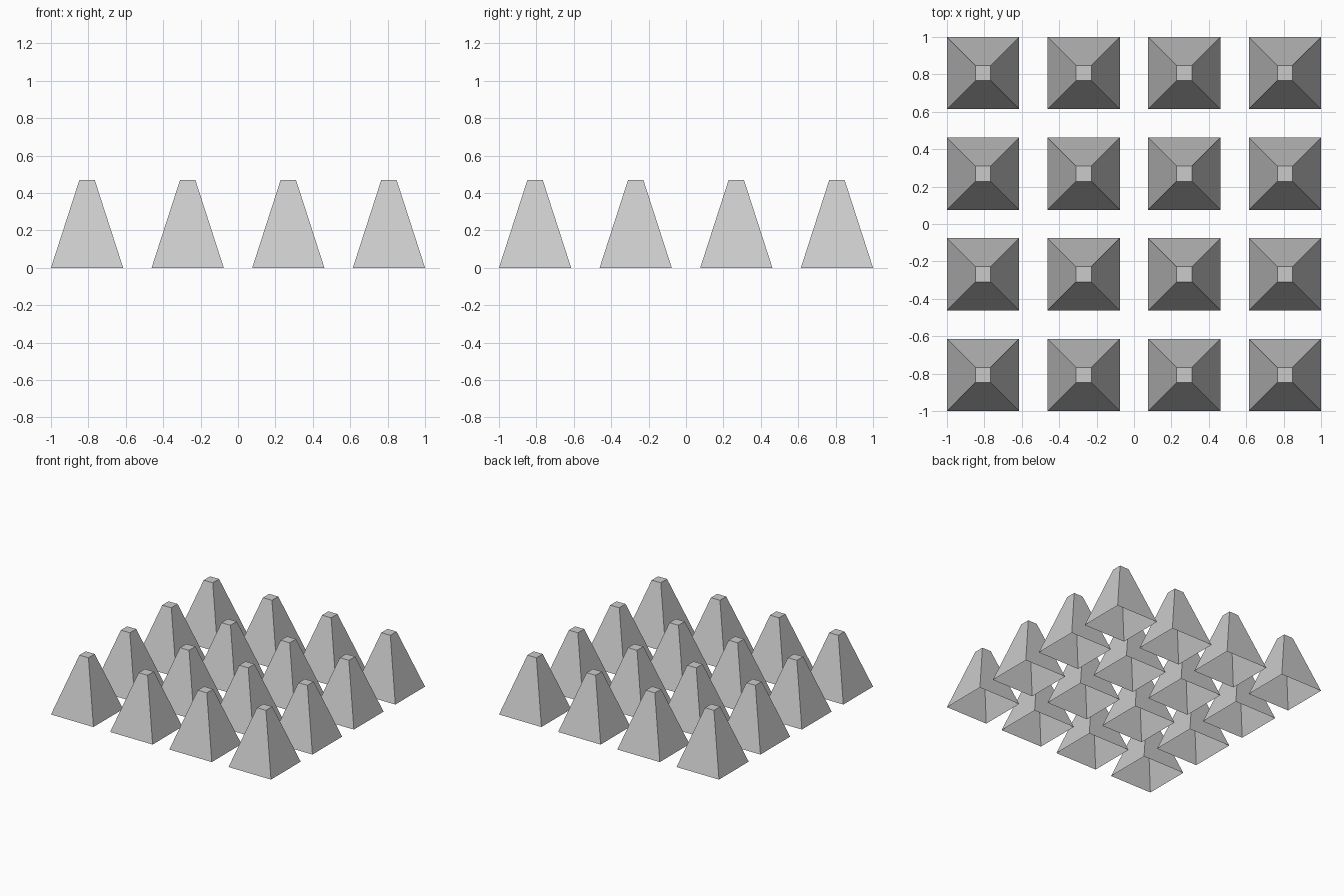
import bpy
import bmesh

cube = bpy.data.objects.get("Cube")
if cube:
    bpy.data.objects.remove(cube, do_unlink=True)

# Plain grey for every spike
grey = bpy.data.materials.new("plain grey")
grey.use_nodes = True
colour = (0.6, 0.6, 0.6, 1)
grey.diffuse_color = colour
grey.node_tree.nodes["Principled BSDF"].inputs["Base Color"].default_value = colour

COUNT = 4
BASE = 0.193
TOP = 0.041
HEIGHT = 0.47
PITCH = (2 - 2 * BASE) / (COUNT - 1)


def spike_mesh():
    """Square frustum with a flat cap and an open base."""
    mesh = bpy.data.meshes.new("spike")
    bm = bmesh.new()

    def ring(half, z):
        return [bm.verts.new((x * half, y * half, z))
                for x, y in ((-1, -1), (1, -1), (1, 1), (-1, 1))]

    low, high = ring(BASE, 0), ring(TOP, HEIGHT)
    for i in range(4):
        j = (i + 1) % 4
        bm.faces.new((low[i], low[j], high[j], high[i]))
    bm.faces.new(high)
    bm.to_mesh(mesh)
    bm.free()
    mesh.materials.append(grey)
    return mesh


# Square grid of spikes sharing one mesh
mesh = spike_mesh()
for row in range(COUNT):
    for column in range(COUNT):
        spike = bpy.data.objects.new(f"spike_row{row + 1}_column{column + 1}", mesh)
        spike.location = (BASE - 1 + column * PITCH, BASE - 1 + row * PITCH, 0)
        bpy.context.collection.objects.link(spike)
